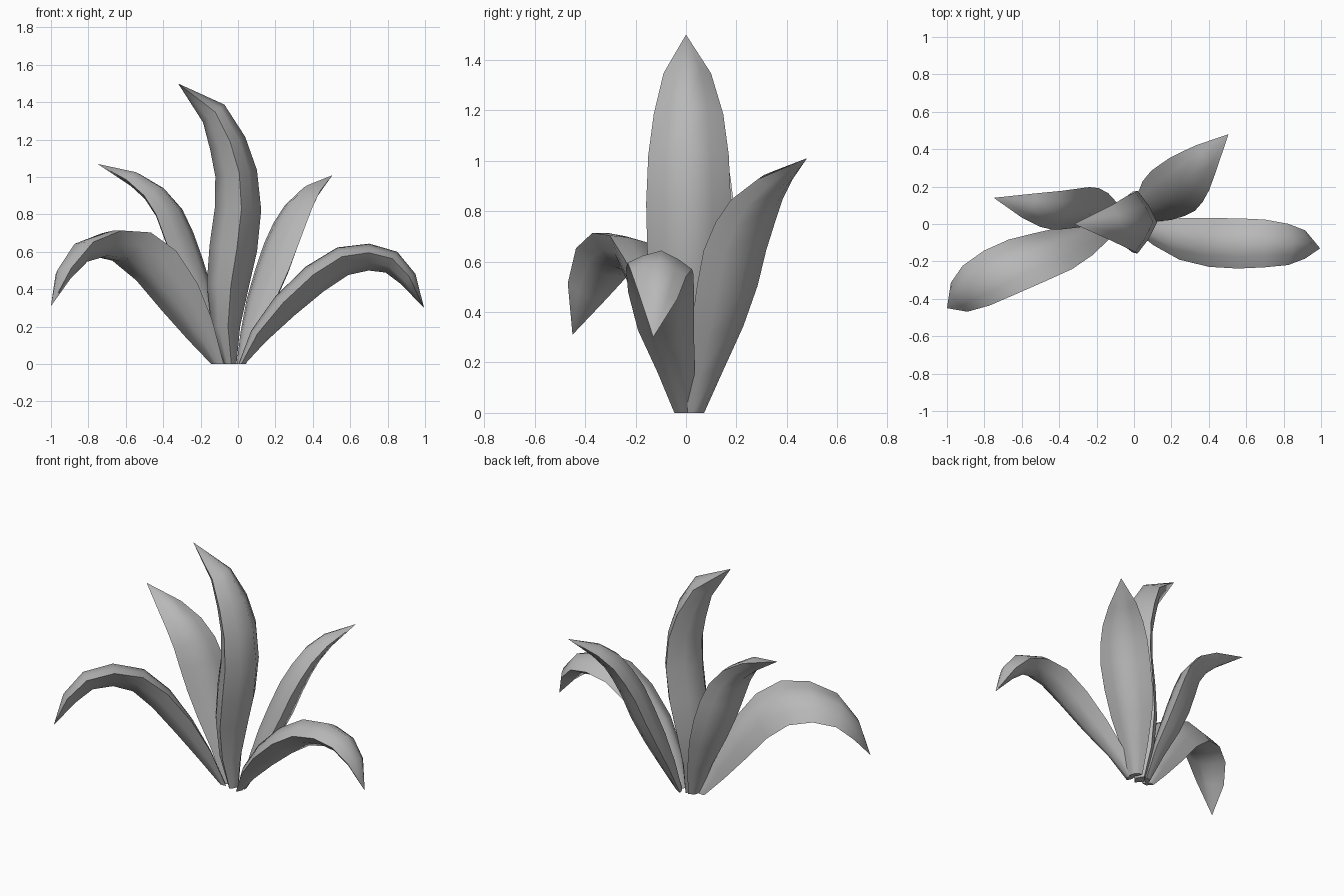
import bpy
import bmesh
from mathutils import Vector

cube = bpy.data.objects.get("Cube")
if cube:
    bpy.data.objects.remove(cube, do_unlink=True)

# One plain grey for the whole plant
grey = bpy.data.materials.new("leaf_grey")
grey.use_nodes = True
colour = (0.48, 0.48, 0.48, 1.0)
grey.diffuse_color = colour
grey.node_tree.nodes["Principled BSDF"].inputs["Base Color"].default_value = colour

# Shared taper from the base of a leaf to its tip
WIDTH = [0.27, 0.55, 0.83, 0.97, 1, 0.95, 0.82, 0.56]
THICK = [0.25, 0.6, 0.88, 1, 0.97, 0.88, 0.78, 0.58]

# Pointed cross-section, edges set towards the outer side:
# (across the blade, through the blade)
EDGE = 0.15
SECTION = [(1, EDGE), (.55, .62), (0, 1), (-.55, .62),
           (-1, EDGE), (-.55, -.5), (0, -1), (.55, -.5)]
BLADE_EDGES = (0, 4)


def make_leaf(name, path, across, tip_across, half_width, half_thick):
    """Loft the cross-section along the path, twisting it, up to a sharp tip."""
    points = [Vector(p) for p in path]
    bm = bmesh.new()
    rings = []
    for i, centre in enumerate(points[:-1]):
        tangent = (points[i + 1] - points[max(i - 1, 0)]).normalized()
        side = Vector(across).lerp(Vector(tip_across), i / len(WIDTH)).normalized()
        normal = tangent.cross(side).normalized()
        ring = []
        for u, v in SECTION:
            co = (centre + side * u * half_width * WIDTH[i]
                  + normal * v * half_thick * THICK[i])
            if i == 0:
                co.z = 0  # flat cut where the leaf meets the ground
            ring.append(bm.verts.new(co))
        rings.append(ring)

    count = len(SECTION)
    for low, high in zip(rings, rings[1:]):
        for k in range(count):
            n = (k + 1) % count
            bm.faces.new((low[k], low[n], high[n], high[k]))
    tip = bm.verts.new(points[-1])
    for k in range(count):
        bm.faces.new((rings[-1][k], rings[-1][(k + 1) % count], tip))
    base = bm.faces.new(rings[0])
    bmesh.ops.recalc_face_normals(bm, faces=bm.faces)

    # Smooth faces, with a crisp base and crisp blade edges
    for face in bm.faces:
        face.smooth = face is not base
    for edge in base.edges:
        edge.smooth = False
    for k in BLADE_EDGES:
        line = [ring[k] for ring in rings] + [tip]
        for a, b in zip(line, line[1:]):
            bm.edges.get((a, b)).smooth = False

    mesh = bpy.data.meshes.new(name)
    bm.to_mesh(mesh)
    bm.free()
    mesh.materials.append(grey)
    leaf = bpy.data.objects.new(name, mesh)
    bpy.context.collection.objects.link(leaf)


# Tall upright leaf in the middle
make_leaf("tall_centre_leaf",
          [(-.04, .01, 0), (-.065, .01, .2), (-.055, .01, .42), (-.025, .01, .62),
           (0, .01, .83), (-.01, .01, 1.02), (-.055, .01, 1.18),
           (-.13, .005, 1.34), (-.32, 0, 1.5)],
          across=(0, -1, 0), tip_across=(0, -1, 0),
          half_width=.168, half_thick=.128)

# Low arching leaf on the +x side
make_leaf("left_arching_leaf",
          [(.02, -.01, 0), (.11, -.04, .15), (.25, -.08, .31), (.41, -.1, .455),
           (.56, -.105, .55), (.7, -.105, .572), (.82, -.11, .545),
           (.91, -.11, .455), (.995, -.13, .3)],
          across=(0, 1, -.1), tip_across=(0, 1, -.1),
          half_width=.135, half_thick=.082)

# Low arching leaf on the -x side, swung forward and rolled
make_leaf("right_arching_leaf",
          [(-.11, 0, 0), (-.205, -.05, .18), (-.315, -.1, .355), (-.44, -.155, .52),
           (-.57, -.2, .62), (-.71, -.26, .64), (-.84, -.33, .595),
           (-.93, -.39, .48), (-1, -.45, .31)],
          across=(.74, -.36, .57), tip_across=(.42, -.87, .28),
          half_width=.168, half_thick=.075)

# Upright leaf at the back, +x side
make_leaf("left_back_leaf",
          [(.02, .04, 0), (.07, .085, .17), (.13, .13, .34), (.19, .17, .5),
           (.24, .2, .64), (.285, .24, .75), (.33, .285, .84),
           (.39, .355, .92), (.505, .48, 1.01)],
          across=(-.6, .8, 0), tip_across=(-.6, .8, 0),
          half_width=.155, half_thick=.075)

# Upright leaf at the back, -x side
make_leaf("right_back_leaf",
          [(-.08, .03, 0), (-.14, .055, .2), (-.215, .08, .39), (-.275, .09, .55),
           (-.325, .09, .69), (-.375, .085, .81), (-.45, .085, .91),
           (-.56, .1, .99), (-.75, .14, 1.07)],
          across=(-.65, -.75, 0), tip_across=(-.45, -.85, -.15),
          half_width=.138, half_thick=.072)
